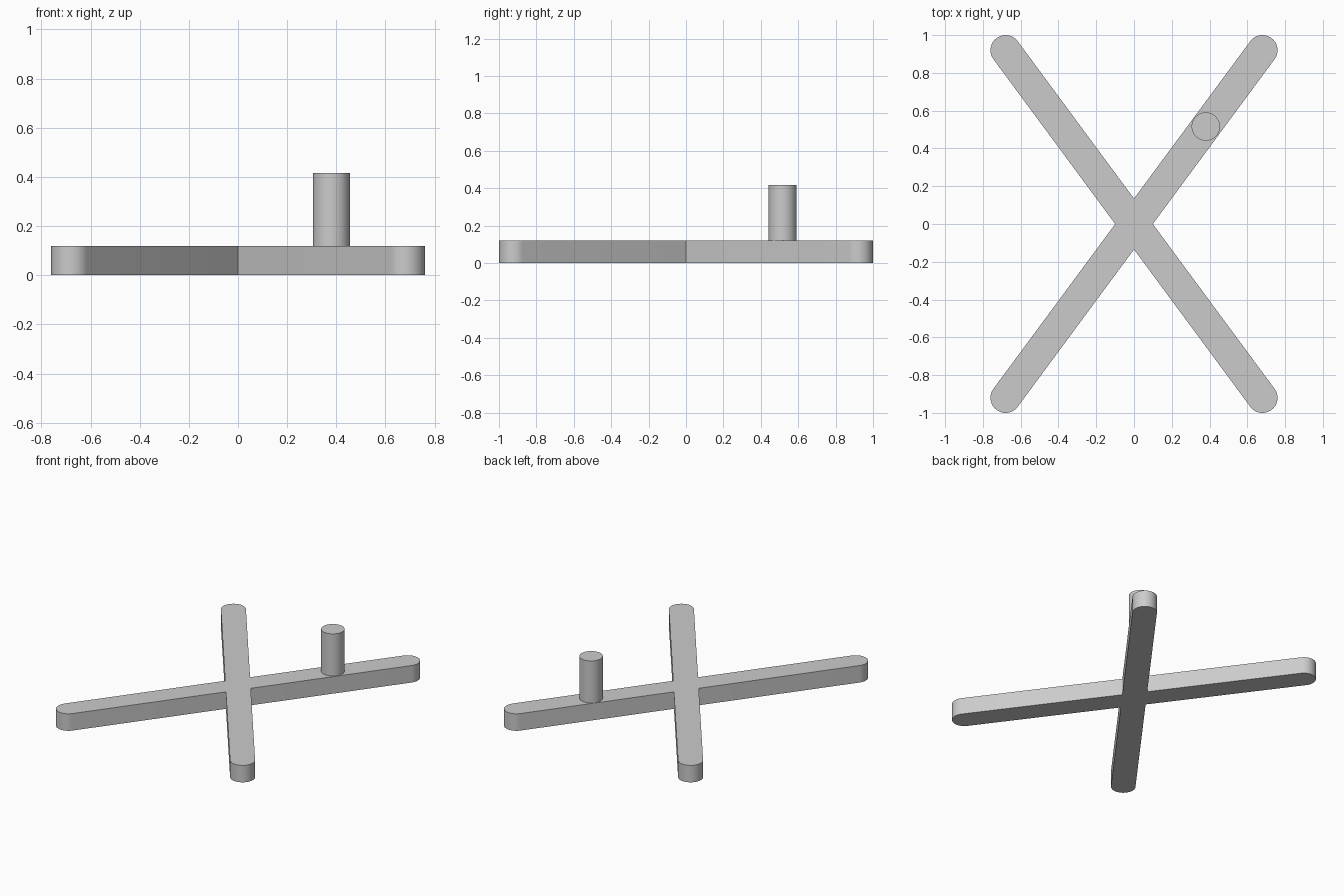
import bpy, bmesh
from math import sin, cos, pi, atan2, hypot, radians

cube = bpy.data.objects.get("Cube")
if cube:
    bpy.data.objects.remove(cube, do_unlink=True)

END_X, END_Y = 0.68, 0.92      # centre of each rounded arm end
HALF_WIDTH = 0.08
THICKNESS = 0.12
ARC_STEPS = 24

grey = bpy.data.materials.new("plain grey")
grey.use_nodes = True
colour = (0.6, 0.6, 0.6, 1)
grey.diffuse_color = colour
grey.node_tree.nodes["Principled BSDF"].inputs["Base Color"].default_value = colour


def finish(obj):
    """Colour the part and smooth its round sides, keeping rims sharp."""
    obj.data.materials.append(grey)
    bpy.ops.object.select_all(action='DESELECT')
    obj.select_set(True)
    bpy.context.view_layer.objects.active = obj
    bpy.ops.object.shade_smooth_by_angle(angle=radians(30))


def cross_outline():
    """Four round-ended arms joined by the inner notches, counter-clockwise."""
    a = atan2(END_Y, END_X)
    reach = hypot(END_X, END_Y)
    arms = [a, pi - a, pi + a, 2 * pi - a]
    points = []
    for i, t in enumerate(arms):
        for k in range(ARC_STEPS + 1):
            s = t - pi / 2 + pi * k / ARC_STEPS
            points.append((reach * cos(t) + HALF_WIDTH * cos(s),
                           reach * sin(t) + HALF_WIDTH * sin(s)))
        following = arms[i + 1] if i < 3 else arms[0] + 2 * pi
        middle, half = (t + following) / 2, (following - t) / 2
        notch = HALF_WIDTH / sin(half)
        points.append((notch * cos(middle), notch * sin(middle)))
    return points


# Crossed base: outline extruded upward
bm = bmesh.new()
base = bm.faces.new([bm.verts.new((x, y, 0)) for x, y in cross_outline()])
top = bmesh.ops.extrude_face_region(bm, geom=[base], use_keep_orig=True)
bmesh.ops.translate(bm, vec=(0, 0, THICKNESS),
                    verts=[v for v in top["geom"] if isinstance(v, bmesh.types.BMVert)])
bmesh.ops.recalc_face_normals(bm, faces=bm.faces)
mesh = bpy.data.meshes.new("cross_base")
bm.to_mesh(mesh)
bm.free()
cross_base = bpy.data.objects.new("cross_base", mesh)
bpy.context.collection.objects.link(cross_base)
finish(cross_base)

# Upright peg on one arm
PEG_HEIGHT = 0.297
bpy.ops.mesh.primitive_cylinder_add(vertices=48, radius=0.075, depth=PEG_HEIGHT,
                                    location=(0.38, 0.516, THICKNESS + PEG_HEIGHT / 2))
peg = bpy.context.object
peg.name = peg.data.name = "upright_peg"
finish(peg)
